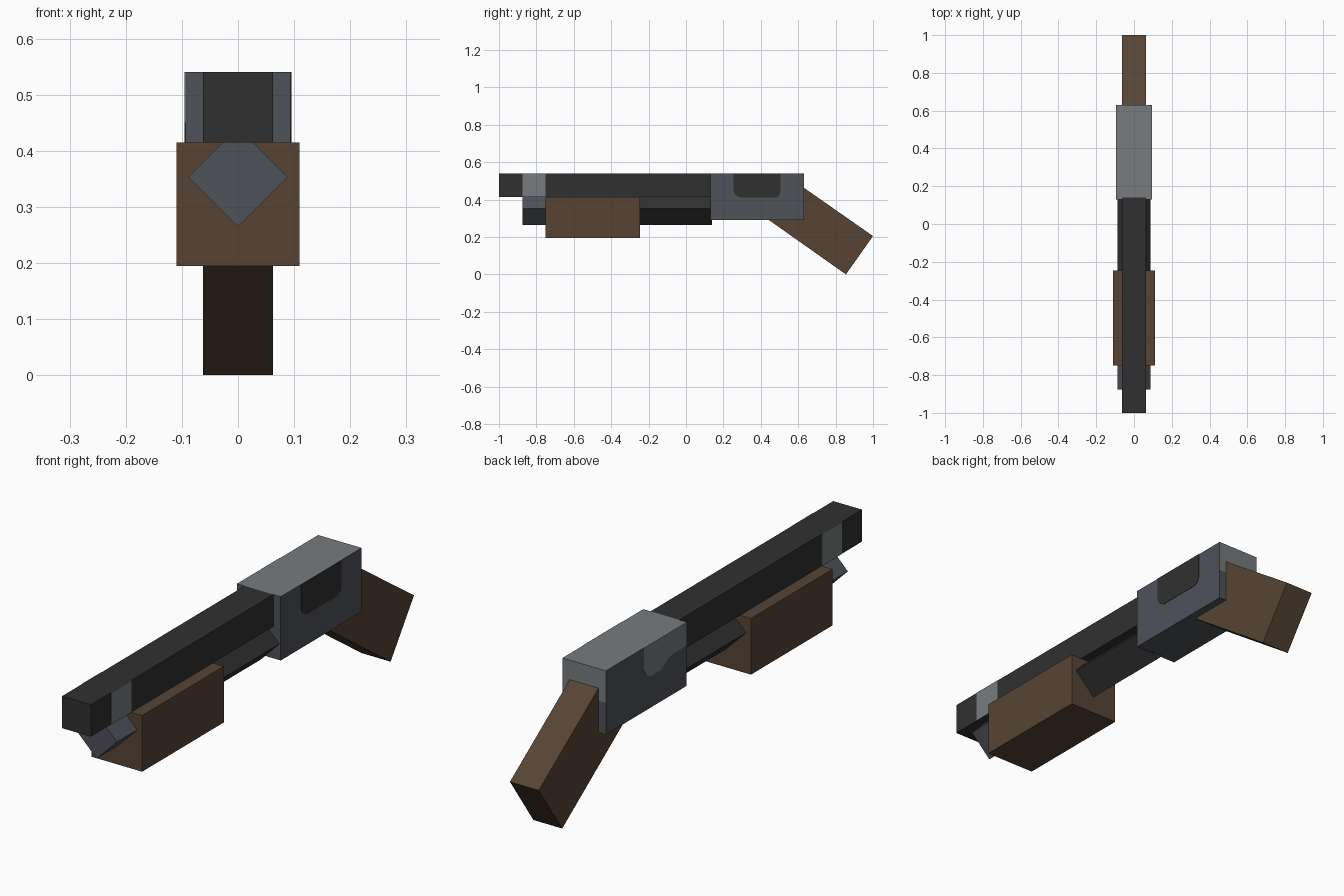
import bpy
import bmesh
import math
from mathutils import Matrix

if "Cube" in bpy.data.objects:
    bpy.data.objects.remove(bpy.data.objects["Cube"], do_unlink=True)


def material(name, rgb):
    """Flat material from 0-255 sRGB values."""
    lin = [((c / 255 + 0.055) / 1.055) ** 2.4 for c in rgb]
    mat = bpy.data.materials.new(name)
    mat.use_nodes = True
    mat.diffuse_color = (*lin, 1)
    bsdf = mat.node_tree.nodes["Principled BSDF"]
    bsdf.inputs["Base Color"].default_value = (*lin, 1)
    bsdf.inputs["Roughness"].default_value = 0.8
    return mat


BLACK = material("black metal", (48, 48, 48))
STEEL = material("dark steel", (78, 82, 89))
LIGHT = material("light steel", (119, 124, 126))
WOOD = material("brown wood", (87, 68, 53))


def finish(name, bm, *mats):
    bmesh.ops.recalc_face_normals(bm, faces=bm.faces)
    mesh = bpy.data.meshes.new(name)
    bm.to_mesh(mesh)
    bm.free()
    for m in mats:
        mesh.materials.append(m)
    obj = bpy.data.objects.new(name, mesh)
    bpy.context.collection.objects.link(obj)
    return obj


def box_bm(x, y, z):
    """Box from (min, max) pairs."""
    size = [b - a for a, b in (x, y, z)]
    mid = [(a + b) / 2 for a, b in (x, y, z)]
    bm = bmesh.new()
    bmesh.ops.create_cube(bm, size=1, matrix=Matrix.Translation(mid) @ Matrix.Diagonal((*size, 1)))
    return bm


def side_plate(name, outline, x0, x1, mat):
    """Extrude a (y, z) outline between two x positions."""
    bm = bmesh.new()
    face = bm.faces.new([bm.verts.new((x0, y, z)) for y, z in outline])
    new = bmesh.ops.extrude_face_region(bm, geom=[face])["geom"]
    bmesh.ops.translate(bm, vec=(x1 - x0, 0, 0),
                        verts=[v for v in new if isinstance(v, bmesh.types.BMVert)])
    return finish(name, bm, mat)


def diamond_tube(name, y0, y1, mat):
    """Four-sided tube standing on its edge, running along y."""
    bm = bmesh.new()
    bmesh.ops.create_cone(bm, cap_ends=True, segments=4, radius1=0.0885, radius2=0.0885,
                          depth=y1 - y0,
                          matrix=Matrix.Translation((0, (y0 + y1) / 2, 0.353))
                          @ Matrix.Rotation(math.pi / 2, 4, 'X'))
    return finish(name, bm, mat)


TOP, MID, HALF = 0.54, 0.415, 0.0625

# Barrel with a light band on each side near the muzzle
finish("barrel", box_bm((-HALF, HALF), (-1, 0.14), (MID, TOP)), BLACK)
for side, label in ((1, "left"), (-1, "right")):
    xs = sorted((side * HALF, side * (HALF + 0.0015)))
    finish(f"barrel_band_{label}", box_bm(xs, (-0.875, -0.75), (MID, TOP)), LIGHT)

# Magazine tube, steel end cap and sliding fore grip
diamond_tube("magazine_tube", -0.75, 0.14, BLACK)
diamond_tube("magazine_cap", -0.875, -0.75, STEEL)
finish("fore_grip", box_bm((-0.11, 0.11), (-0.75, -0.245), (0.195, MID)), WOOD)

# Receiver: top and upper rear are light, the rest dark
bm = box_bm((-0.094, 0.094), (0.13, 0.63), (0.29, TOP))
bmesh.ops.bisect_plane(bm, geom=bm.verts[:] + bm.edges[:] + bm.faces[:],
                       plane_co=(0, 0, MID), plane_no=(0, 0, 1))
bm.normal_update()
for f in bm.faces:
    c = f.calc_center_median()
    if f.normal.z > 0.9 or (f.normal.y > 0.9 and c.z > MID):
        f.material_index = 1
finish("receiver", bm, STEEL, LIGHT)

# Ejection port on the left side, light worn panel on the right
side_plate("ejection_port",
           [(0.255, TOP), (0.255, 0.445), (0.265, 0.425), (0.29, 0.41),
            (0.48, 0.41), (0.497, 0.42), (0.505, 0.44), (0.505, TOP)],
           0.094, 0.0955, BLACK)
side_plate("side_panel",
           [(0.13, TOP), (0.13, 0.45), (0.23, 0.447), (0.255, 0.437), (0.29, 0.415),
            (0.355, 0.413), (0.38, 0.425), (0.395, 0.45), (0.395, TOP)],
           -0.0955, -0.094, LIGHT)

# Slanted rear grip, sunk into the receiver
side_plate("rear_grip", [(1.0, 0.205), (0.855, 0.0), (0.44, 0.293), (0.585, 0.495)],
           -HALF, HALF, WOOD)
